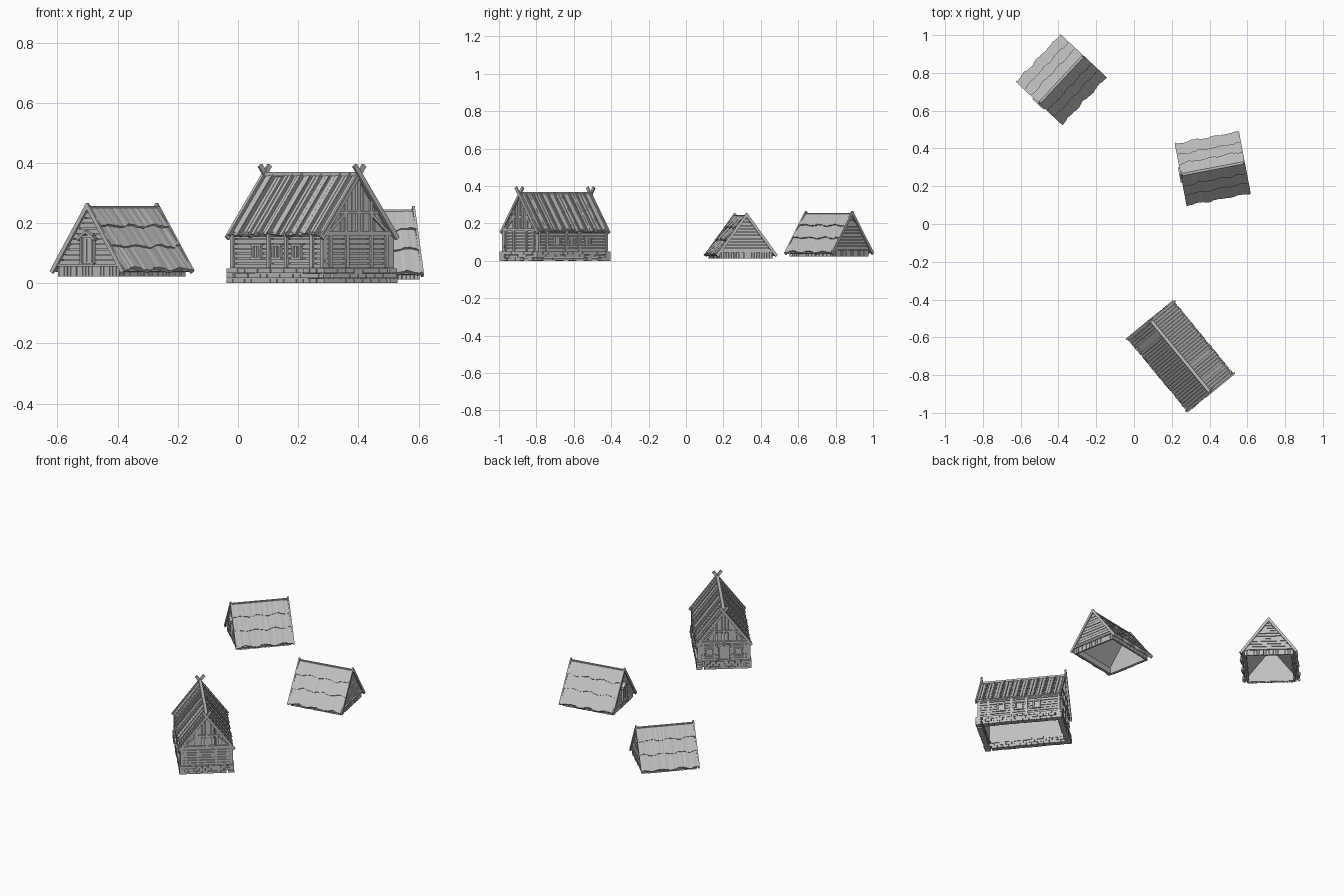
import bpy, bmesh, math, random
from mathutils import Matrix, Vector

random.seed(4)
if "Cube" in bpy.data.objects:
    bpy.data.objects.remove(bpy.data.objects["Cube"])

GREY = (0.52, 0.52, 0.52, 1)
mat = bpy.data.materials.new("plain_grey")
mat.use_nodes = True
mat.diffuse_color = GREY
mat.node_tree.nodes["Principled BSDF"].inputs["Base Color"].default_value = GREY


def jit(a):
    return random.uniform(-a, a)


def box(bm, c, s):
    bmesh.ops.create_cube(bm, size=1, matrix=Matrix.Translation(c) @ Matrix.Diagonal((*s, 1)))


def beam(bm, p, q, w, d):
    """Square beam from p to q; w is its horizontal width, d its depth."""
    p, q = Vector(p), Vector(q)
    turn = (q - p).to_track_quat('Z', 'Y').to_matrix().to_4x4()
    m = Matrix.Translation((p + q) / 2) @ turn @ Matrix.Diagonal((w, d, (q - p).length, 1))
    bmesh.ops.create_cube(bm, size=1, matrix=m)


def finish(name, bm, place):
    bmesh.ops.recalc_face_normals(bm, faces=bm.faces)
    me = bpy.data.meshes.new(name)
    bm.to_mesh(me)
    bm.free()
    me.materials.append(mat)
    ob = bpy.data.objects.new(name, me)
    bpy.context.collection.objects.link(ob)
    ob.matrix_world = place


def put(bm, along_x, u, out, z, su, so, sz):
    """Box on a wall: u runs along the wall, out is the distance from the centre."""
    if along_x:
        box(bm, (u, out, z), (su, so, sz))
    else:
        box(bm, (out, u, z), (so, su, sz))


def opening(bm, along_x, u, out, z0, w, h, hood=False):
    """Framed window or door."""
    s = math.copysign(1, out)
    zc = z0 + h / 2
    put(bm, along_x, u, out + s * .002, zc, w, .012, h)
    for e in (-1, 1):
        put(bm, along_x, u + e * w / 2, out + s * .008, zc, .008, .016, h)
        put(bm, along_x, u, out + s * .008, zc + e * h / 2, w + .016, .018, .008)
        put(bm, along_x, u + e * w / 5, out + s * .006, zc, w * .3, .01, h * .86)
    if hood:
        for e in (-1, 1):
            a, b = (out + s * .01, u + e * w * .75, z0 + h - .008), (out + s * .01, u, z0 + h + .018)
            beam(bm, a, b, .02, .008)


def long_house(place):
    L, W, wall_top, eave_y, eave_z, ridge = .235, .14, .168, .155, .155, .36
    slope = (ridge - eave_z) / eave_y

    # stone footing: three courses of uneven blocks
    bm = bmesh.new()
    for row in range(3):
        z = .0085 + row * .0165
        for along_x, half, out in ((True, .255, .16), (False, .16, .255)):
            n = round(half * 2 / .034)
            step = half * 2 / n
            for s in (-1, 1):
                for i in range(n):
                    shift = step / 4 * (1 if row % 2 else -1) * (0 < i < n - 1)
                    o = s * (out - .016 - random.random() * .004)
                    put(bm, along_x, -half + step * (i + .5) + shift, o, z, step - .002, .032, .0155 + jit(.001))
    finish("stone_footing", bm, place)

    # log walls over thin backing
    bm = bmesh.new()
    for along_x, half, out in ((True, L, W), (False, W, L)):
        for s in (-1, 1):
            put(bm, along_x, 0, s * (out - .008), .105, half * 2 - .01, .006, .13)
            for i in range(7):
                z = .058 + i * .0162
                put(bm, along_x, jit(.002), s * (out + jit(.0015)), z, half * 2 + .012, .012, .0135)
    finish("log_walls", bm, place)

    # wall posts and plates
    bm = bmesh.new()
    for s in (-1, 1):
        for x in (-L, -.045, .045, .18, L):
            box(bm, (x, s * (W + .003), .11), (.014, .02, .12))
        for y in (-.12, -.05, .055, .12):
            box(bm, (s * (L + .003), y, .11), (.02, .012, .12))
        box(bm, (0, s * (W + .002), .164), (L * 2 + .02, .016, .012))
        box(bm, (s * (L + .004), 0, .166), (.018, W * 2 + .015, .014))
    finish("wall_posts", bm, place)

    # gable boarding and timber frame
    bm = bmesh.new()
    for s in (-1, 1):
        n = 17
        for i in range(n):
            y = -W + 2 * W * (i + .5) / n
            top = ridge - abs(y) * slope - .006
            box(bm, (s * (L - .002 + jit(.002)), y, (.16 + top) / 2), (.008, 2 * W / n - .002, top - .16))
        box(bm, (s * (L + .004), 0, .25), (.012, .012, .18))
        box(bm, (s * (L + .004), 0, .235), (.012, .17, .01))
        for e in (-1, 1):
            beam(bm, (s * (L + .004), e * .055, .17), (s * (L + .004), e * .055, .275), .012, .01)
            beam(bm, (s * (L + .004), e * .13, .168), (s * (L + .004), e * .05, .235), .01, .01)
    finish("gable_boards", bm, place)

    # windows and door
    bm = bmesh.new()
    for s in (-1, 1):
        for x in (-.105, 0, .105):
            opening(bm, True, x, s * W, .083, .036, .044)
    for y in (-.085, .085):
        opening(bm, False, y, -L, .085, .032, .042)
    opening(bm, False, 0, -L, .056, .056, .09, True)
    finish("windows_and_door", bm, place)

    # plank roof with uneven lower ends
    bm = bmesh.new()
    n = 30
    for s in (-1, 1):
        nrm = Vector((0, s * slope, 1)).normalized()
        foot, top = Vector((0, s * eave_y, eave_z)), Vector((0, 0, ridge))
        beam(bm, foot * .98 + top * .02 - nrm * .006, top - nrm * .006, .49, .006)
        for i in range(n):
            off = Vector((-.25 + .5 * (i + .5) / n, 0, 0)) + nrm * (jit(.0025) - .001)
            t = random.random() * .035
            beam(bm, foot.lerp(top, t) + off, top + off, .5 / n - .002, .01)
            if i % 3 == 0:
                o2 = off + nrm * .007
                beam(bm, foot.lerp(top, t) + o2, top + o2, .005, .005)
    box(bm, (0, 0, ridge + .003), (.5, .018, .012))
    finish("plank_roof", bm, place)

    # bargeboards crossing above the ridge
    bm = bmesh.new()
    for s in (-1, 1):
        for e in (-1, 1):
            x = s * .247 + e * .004
            beam(bm, (x, e * .16, .149), (x, -e * .024, .362 + .03), .009, .016)
    finish("crossed_bargeboards", bm, place)


def hut(place, tag):
    bottom, band, apex, foot_y, foot_z = .023, .06, .252, .157, .042
    slope = (apex - foot_z) / foot_y
    L, W = .158, .138

    # upright boards around the base
    bm = bmesh.new()
    for along_x, half, out in ((True, L, W), (False, W, L)):
        n = round(half * 2 / .014)
        for s in (-1, 1):
            put(bm, along_x, 0, s * (out - .007), (bottom + band) / 2 + .003, half * 2 - .01, .004, band - bottom)
            for i in range(n):
                u = -half + 2 * half * (i + .5) / n
                put(bm, along_x, u, s * (out + jit(.002)), (bottom + band) / 2, 2 * half / n - .002, .01, band - bottom)
    finish(tag + "_base_boards", bm, place)

    # gable walls of level boards
    bm = bmesh.new()
    rows = 11
    h = (apex - band) / rows
    for s in (-1, 1):
        for i in range(rows):
            z = band + h * (i + .5)
            width = 2 * (apex - z) / slope
            box(bm, (s * (L + jit(.002)), 0, z), (.01, width, h - .0025))
            box(bm, (s * (L - .006), 0, z), (.004, width - .006, h))
        box(bm, (s * (L + .004), 0, band), (.016, W * 2 + .006, .009))
    finish(tag + "_gable_walls", bm, place)

    # hooded door
    bm = bmesh.new()
    opening(bm, False, 0, -L - .002, .064, .052, .09, True)
    finish(tag + "_door", bm, place)

    # three overlapping ragged thatch courses on each slope
    bm = bmesh.new()
    cols = 32
    for s in (-1, 1):
        top, foot = Vector((0, 0, apex)), Vector((0, s * foot_y, foot_z))
        nrm = Vector((0, s * slope, 1)).normalized()
        beam(bm, foot - nrm * .004, top - nrm * .004, .325, .005)
        for k, (t0, t1) in enumerate(((-.01, .32), (.27, .64), (.58, 1.0))):
            phase = random.random() * 6
            prev = None
            for i in range(cols + 1):
                u = i / cols
                x = Vector((-.167 + .334 * u, 0, 0))
                t = t1 + .02 * math.sin(u * 19 + phase) + jit(.012)
                lift = .012 + jit(.0025)
                a, b = top.lerp(foot, t0) + x, top.lerp(foot, t) + x
                ring = [bm.verts.new(v) for v in (a + nrm * .003, b + nrm * lift, b - nrm * .002, a - nrm * .002)]
                if prev:
                    for j in range(4):
                        m = (j + 1) % 4
                        bm.faces.new((prev[j], prev[m], ring[m], ring[j]))
                if i in (0, cols):
                    bm.faces.new(ring)
                prev = ring
    box(bm, (0, 0, apex), (.334, .012, .008))
    finish(tag + "_thatch_roof", bm, place)

    # bargeboards
    bm = bmesh.new()
    for s in (-1, 1):
        for e in (-1, 1):
            beam(bm, (s * .169, e * .162, .037), (s * .169, -e * .004, .263), .008, .015)
    finish(tag + "_bargeboards", bm, place)


def at(x, y, z, degrees):
    return Matrix.Translation((x, y, z)) @ Matrix.Rotation(math.radians(degrees), 4, 'Z')


long_house(at(.246, -.7, 0, -50.5))
hut(at(-.385, .765, 0, 47), "back_hut")
hut(at(.417, .293, -.011, 10.8), "side_hut")
